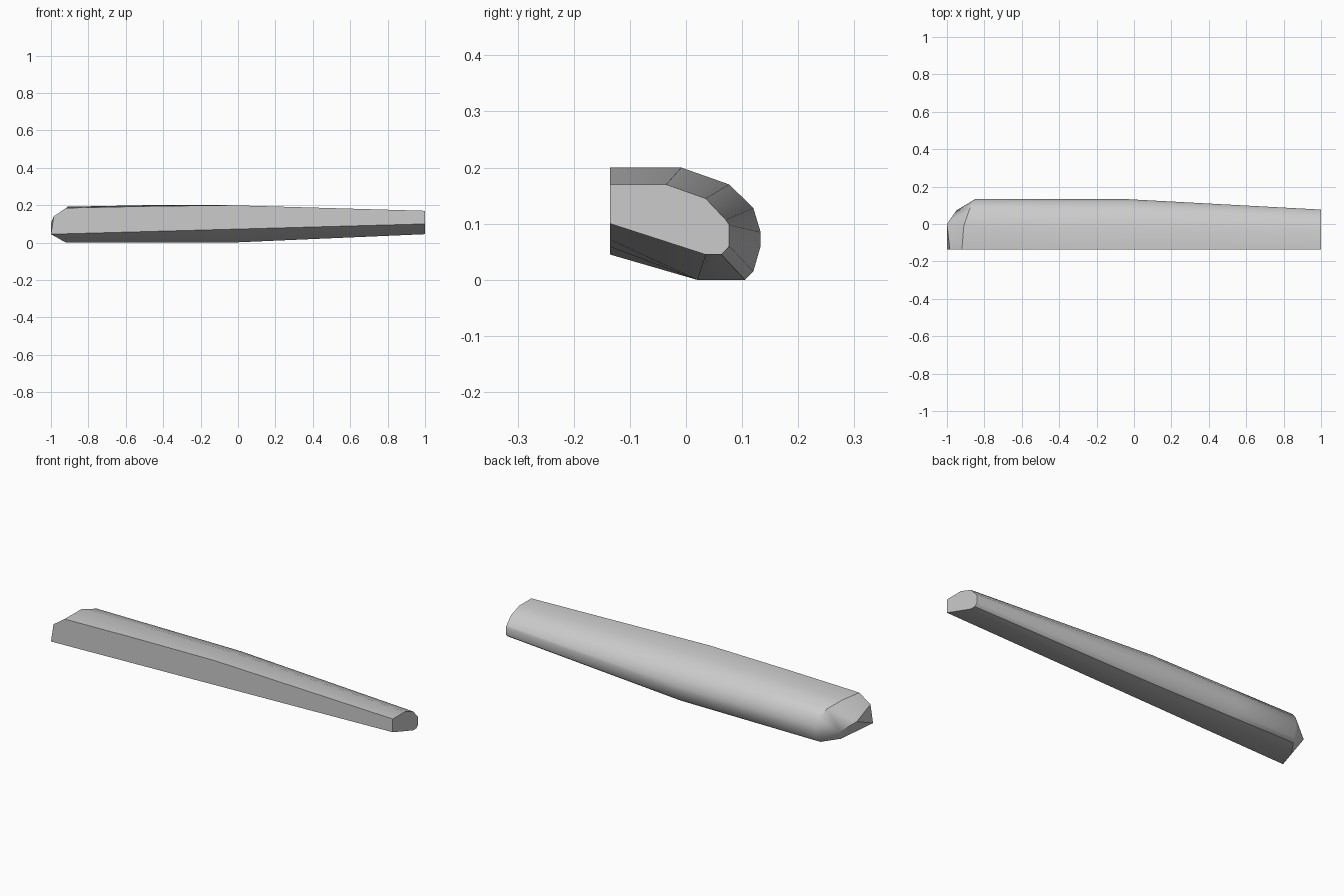
import bpy, bmesh, math

cube = bpy.data.objects.get("Cube")
if cube:
    bpy.data.objects.remove(cube)

FRONT = -0.135


def grey_material():
    mat = bpy.data.materials.new("light_grey")
    mat.use_nodes = True
    colour = (0.6, 0.6, 0.6, 1)
    mat.diffuse_color = colour
    mat.node_tree.nodes["Principled BSDF"].inputs["Base Color"].default_value = colour
    return mat


def section(x, top, outline):
    """Front edge pair, then the rounded outline from top to underside."""
    keel = 0.0725 + 0.0275 * x
    points = [(FRONT, keel), (FRONT, top)] + outline
    return [(x, y, z) for y, z in points]


# Rounded cross-sections, from the top ridge around the back to the underside
wide = [(-0.008, 0.2), (0.077, 0.17), (0.12, 0.128), (0.133, 0.085),
        (0.133, 0.06), (0.12, 0.015), (0.105, 0), (0.02, 0)]
narrow = [(-0.035, 0.17), (0.035, 0.145), (0.071, 0.107), (0.077, 0.098),
          (0.077, 0.06), (0.072, 0.054), (0.063, 0.045), (0.035, 0.045)]

# Shoulder ring where the body meets the slanted tip
shoulder_x = [-1, -0.92, -0.91, -0.88, -0.86, -0.85, -0.85, -0.85, -0.86, -0.92]
shoulder = [(x, y, z) for x, (_, y, z) in zip(shoulder_x, section(-1, 0.185, wide))]
shoulder[2] = (-0.91, -0.01, 0.192)

bm = bmesh.new()
rings = [section(1, 0.17, narrow), section(-0.04, 0.2, wide),
         section(-0.5, 0.194, wide), shoulder]
rings = [[bm.verts.new(p) for p in ring] for ring in rings]

# Body walls and flat end
for a, b in zip(rings, rings[1:]):
    for i in range(len(a)):
        j = (i + 1) % len(a)
        bm.faces.new((a[i], a[j], b[j], b[i]))
bm.faces.new(rings[0])

# Slanted faceted tip
s = rings[-1]
brow, nose, cheek = [bm.verts.new(p) for p in
                     ((-0.985, FRONT, 0.14), (-1, 0, 0.105), (-0.95, 0.072, 0.065))]
for face in ((s[0], brow, s[1]), (s[1], brow, nose, s[2]), (s[2], nose, s[3]),
             (s[3], nose, cheek, s[4]), (s[4], cheek, s[5]), (s[5], cheek, s[6]),
             (s[6], cheek, s[7]), (s[7], cheek, s[8]), (s[8], cheek, s[9]),
             (s[9], cheek, nose), (s[9], nose, s[0]), (s[0], nose, brow)):
    bm.faces.new(face)

bmesh.ops.recalc_face_normals(bm, faces=bm.faces)
mesh = bpy.data.meshes.new("tapered_body")
bm.to_mesh(mesh)
bm.free()
mesh.materials.append(grey_material())

body = bpy.data.objects.new("tapered_body", mesh)
bpy.context.collection.objects.link(body)
bpy.context.view_layer.objects.active = body
body.select_set(True)
bpy.ops.object.shade_smooth_by_angle(angle=math.radians(38))
